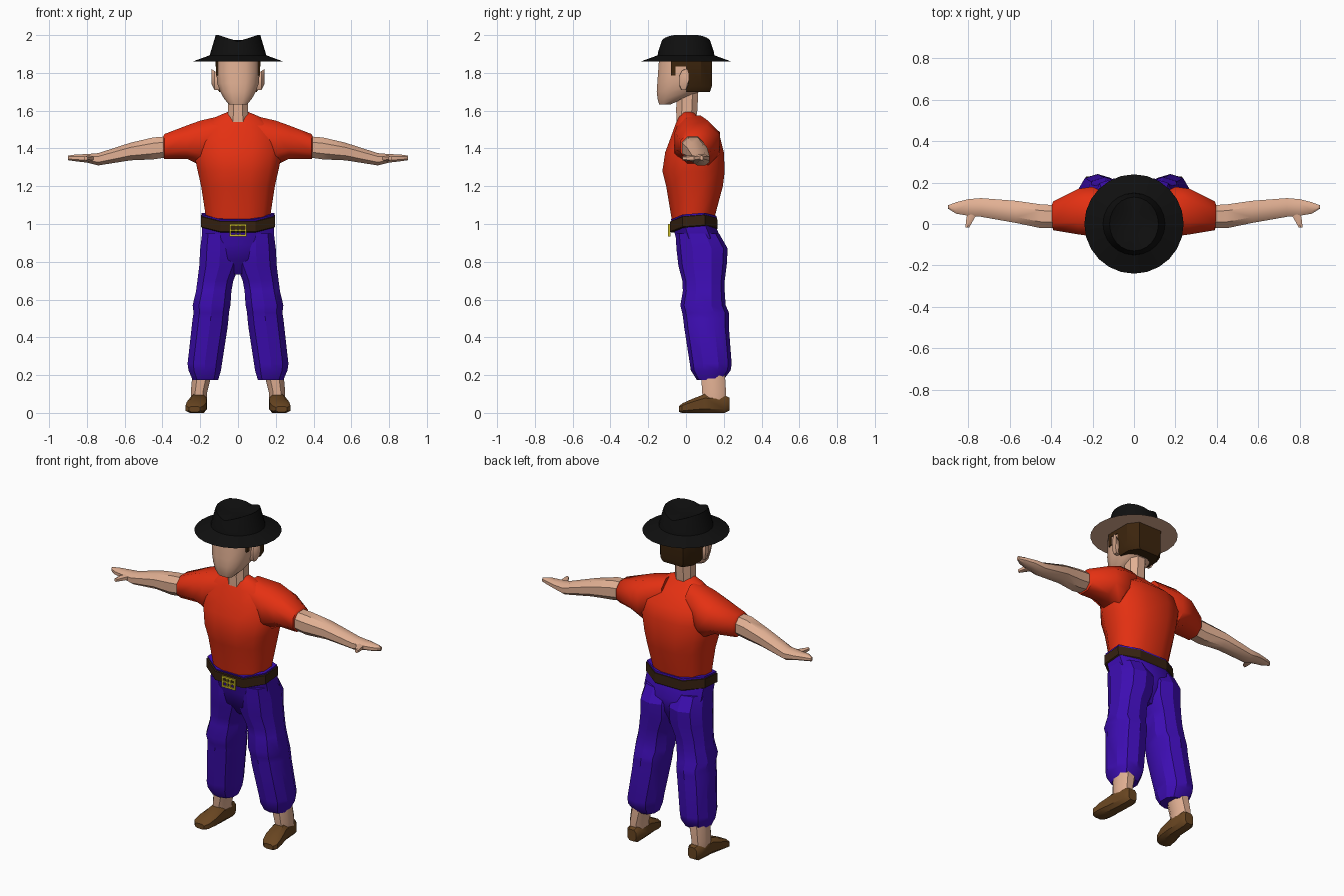
import bpy, bmesh, math


def material(name, r, g, b):
    m = bpy.data.materials.new(name)
    m.diffuse_color = (r, g, b, 1)
    return m


SKIN = material("skin", .75, .43, .29)
RED = material("shirt_red", .78, .03, .006)
BLUE = material("trouser_blue", .047, .004, .45)
BELT = material("belt_brown", .035, .015, .005)
HAIR = material("hair_brown", .045, .018, .004)
SHOE = material("shoe_brown", .14, .06, .015)
BLACK = material("hat_black", .005, .005, .005)
GOLD = material("buckle_gold", .6, .5, .02)


def finish(name, bm, mats, angle=40):
    bmesh.ops.recalc_face_normals(bm, faces=bm.faces[:])
    me = bpy.data.meshes.new(name)
    bm.to_mesh(me)
    bm.free()
    for m in mats:
        me.materials.append(m)
    ob = bpy.data.objects.new(name, me)
    bpy.context.collection.objects.link(ob)
    bpy.ops.object.select_all(action='DESELECT')
    ob.select_set(True)
    bpy.context.view_layer.objects.active = ob
    bpy.ops.object.shade_smooth_by_angle(angle=math.radians(angle))
    return ob


def skin_rings(rings):
    """Bridge equal rings of points and cap both ends."""
    bm = bmesh.new()
    vs = [[bm.verts.new(p) for p in ring] for ring in rings]
    n = len(vs[0])
    for a, b in zip(vs, vs[1:]):
        for i in range(n):
            j = (i + 1) % n
            bm.faces.new((a[i], a[j], b[j], b[i]))
    bm.faces.new(vs[0])
    bm.faces.new(vs[-1])
    return bm


def loft(name, axis, rings, mat, n=12, e=.85, side=1, lift=None, angle=40):
    """Rings are (position, u_low, u_high, v_low, v_high) along the axis."""
    pts = []
    k = math.cos(math.pi / n)
    for t, u0, u1, v0, v1 in rings:
        ring = []
        for i in range(n):
            a = (i + .5) * 2 * math.pi / n
            c, s = math.cos(a) / k, math.sin(a) / k
            c = math.copysign(abs(c) ** e, c)
            s = math.copysign(abs(s) ** e, s)
            u = (u0 + u1) / 2 + (u1 - u0) / 2 * c
            v = (v0 + v1) / 2 + (v1 - v0) / 2 * s
            p = {'x': (t, u, v), 'y': (u, t, v), 'z': (u, v, t)}[axis]
            z = p[2] + (lift(p[0], p[1]) if lift else 0)
            ring.append((side * p[0], p[1], z))
        pts.append(ring)
    return finish(name, skin_rings(pts), [mat], angle)


def pair(name, *args, **kw):
    for label, s in (("left", 1), ("right", -1)):
        loft(label + "_" + name, *args, side=s, **kw)


def boxes(name, items, mat):
    """Joined boxes, each (x0, x1, y0, y1, z0, z1)."""
    bm = bmesh.new()
    for x0, x1, y0, y1, z0, z1 in items:
        for v in bmesh.ops.create_cube(bm, size=1)['verts']:
            v.co = ((x0 + x1) / 2 + v.co.x * (x1 - x0),
                    (y0 + y1) / 2 + v.co.y * (y1 - y0),
                    (z0 + z1) / 2 + v.co.z * (z1 - z0))
    return finish(name, bm, [mat], 30)


# Shirt: torso and short sleeves
loft("shirt", 'z', [
    (1.00, -.165, .165, -.07, .145), (1.05, -.172, .172, -.08, .155),
    (1.20, -.195, .195, -.105, .195), (1.28, -.213, .213, -.125, .205),
    (1.38, -.235, .235, -.11, .20), (1.46, -.22, .22, -.08, .18),
    (1.53, -.17, .17, -.055, .10), (1.57, -.11, .11, -.035, .06),
    (1.595, -.05, .05, -.02, .04)], RED, angle=50)
pair("sleeve", 'x', [
    (.08, -.045, .12, 1.40, 1.575), (.20, -.06, .18, 1.31, 1.547),
    (.27, -.05, .17, 1.345, 1.522), (.39, -.03, .11, 1.343, 1.476),
    (.405, .01, .07, 1.38, 1.44)], RED, n=8, angle=50)

# Arms, flat hands and thumbs
pair("arm", 'x', [
    (.36, -.02, .09, 1.355, 1.465), (.45, -.02, .095, 1.342, 1.458),
    (.57, .005, .112, 1.337, 1.43), (.74, .035, .125, 1.31, 1.375),
    (.80, .04, .12, 1.325, 1.37), (.86, .05, .105, 1.332, 1.368),
    (.90, .075, .09, 1.338, 1.362)], SKIN, n=8)
pair("thumb", 'y', [
    (.07, .74, .80, 1.335, 1.362), (.03, .77, .81, 1.333, 1.362),
    (-.018, .797, .815, 1.338, 1.358)], SKIN, n=6)


# Waistline rises at the hips and slightly towards the back
def waist(x, y):
    return .04 * min(1, abs(x) / .19) + .02 * (y + .085) / .25


loft("trouser_hips", 'z', [
    (.72, -.03, .03, .03, .14), (.79, -.15, .15, -.03, .18),
    (.87, -.19, .19, -.045, .19), (.93, -.19, .19, -.06, .165),
    (1.005, -.192, .192, -.08, .16)], BLUE, n=8, lift=lambda x, y: waist(x, y))
loft("belt", 'z', [
    (.935, -.19, .19, -.075, .165), (.94, -.197, .197, -.085, .168),
    (.993, -.197, .197, -.085, .165), (.996, -.19, .19, -.078, .158)],
    BELT, n=8, lift=waist, angle=25)

# Buckle: open frame with a middle bar and prongs
y0, y1 = -.094, -.083
boxes("belt_buckle", [
    (-.046, .046, y0, y1, .99, 1.0), (-.046, .046, y0, y1, .935, .945),
    (-.046, -.036, y0, y1, .935, 1.0), (.036, .046, y0, y1, .935, 1.0),
    (-.036, .036, y0, y1, .964, .972),
    (-.014, -.007, y0, y1, .945, .99), (.007, .014, y0, y1, .945, .99)], GOLD)

# Trouser legs with knee folds
pair("trouser_leg", 'z', [
    (.95, .0, .19, -.05, .17), (.87, -.01, .20, -.045, .215),
    (.78, -.008, .205, -.035, .21), (.70, .025, .215, -.015, .20),
    (.645, .035, .222, -.012, .20), (.57, .04, .24, -.025, .205),
    (.53, .048, .235, -.015, .222), (.50, .05, .24, -.01, .222),
    (.455, .055, .245, -.005, .222), (.26, .085, .267, .025, .237),
    (.225, .09, .262, .03, .232), (.175, .105, .24, .06, .195)],
    BLUE, n=10, angle=30)

# Ankles and shoes
pair("ankle", 'z', [
    (.07, .165, .25, .09, .21), (.11, .163, .25, .085, .212),
    (.22, .135, .24, .08, .205)], SKIN, n=8)
pair("shoe", 'y', [
    (.23, .175, .23, .012, .08), (.205, .163, .247, 0, .092),
    (.10, .165, .255, 0, .10), (.03, .167, .272, 0, .073),
    (-.02, .18, .277, 0, .05), (-.038, .20, .26, .005, .035)],
    SHOE, n=8, e=.65)

# Neck, head and ears
loft("neck", 'z', [
    (1.53, -.055, .055, -.05, .05), (1.60, -.052, .052, -.052, .06),
    (1.70, -.052, .052, -.05, .065)], SKIN, n=8)
loft("head", 'z', [
    (1.632, -.045, .045, -.142, -.085), (1.66, -.072, .072, -.15, -.02),
    (1.70, -.094, .094, -.155, .07), (1.745, -.11, .11, -.152, .11),
    (1.80, -.114, .114, -.148, .122), (1.87, -.114, .114, -.143, .125)],
    SKIN, n=12, e=.75)
pair("ear", 'x', [
    (.095, -.035, .005, 1.71, 1.79), (.125, -.035, .012, 1.71, 1.81),
    (.14, -.015, .015, 1.74, 1.82)], SKIN, n=8)

# Hair: wrapped shell at the back of the head, plus sideburns
outline = [(-1, .0), (-1, .08), (-.65, .137), (.65, .137), (1, .08), (1, .0)]
finish("hair", skin_rings([
    [(w * x, y * d, z) for x, y in outline]
    for z, w, d in ((1.70, .10, .93), (1.73, .117, 1), (1.87, .118, 1))]),
    [HAIR], 35)
boxes("sideburns", [b for s in (1, -1) for b in (
    (s * .085, s * .117, -.08, -.055, 1.785, 1.87),
    (s * .085, s * .118, -.06, .005, 1.835, 1.87))], HAIR)

# Hat: sloped brim, crown with a raised rim at each side and a dented top
N = 24


def hat_ring(rx, ry, z, rise=0):
    out = []
    for i in range(N):
        a = 2 * math.pi * i / N
        dz = min(rise, rise * 1.15 * abs(math.cos(a)))
        out.append((rx * math.cos(a), ry * math.sin(a), z + dz))
    return out


bm = skin_rings([
    hat_ring(.24, .24, 1.86), hat_ring(.15, .15, 1.893),
    hat_ring(.145, .148, 1.91), hat_ring(.118, .13, 1.965, .035),
    hat_ring(.07, .085, 1.973), hat_ring(.02, .03, 1.97)])
bm.normal_update()
for f in bm.faces:
    if all(v.co.z < 1.861 for v in f.verts):
        f.material_index = 1   # closed underside
finish("hat", bm, [BLACK, SKIN], 35)
